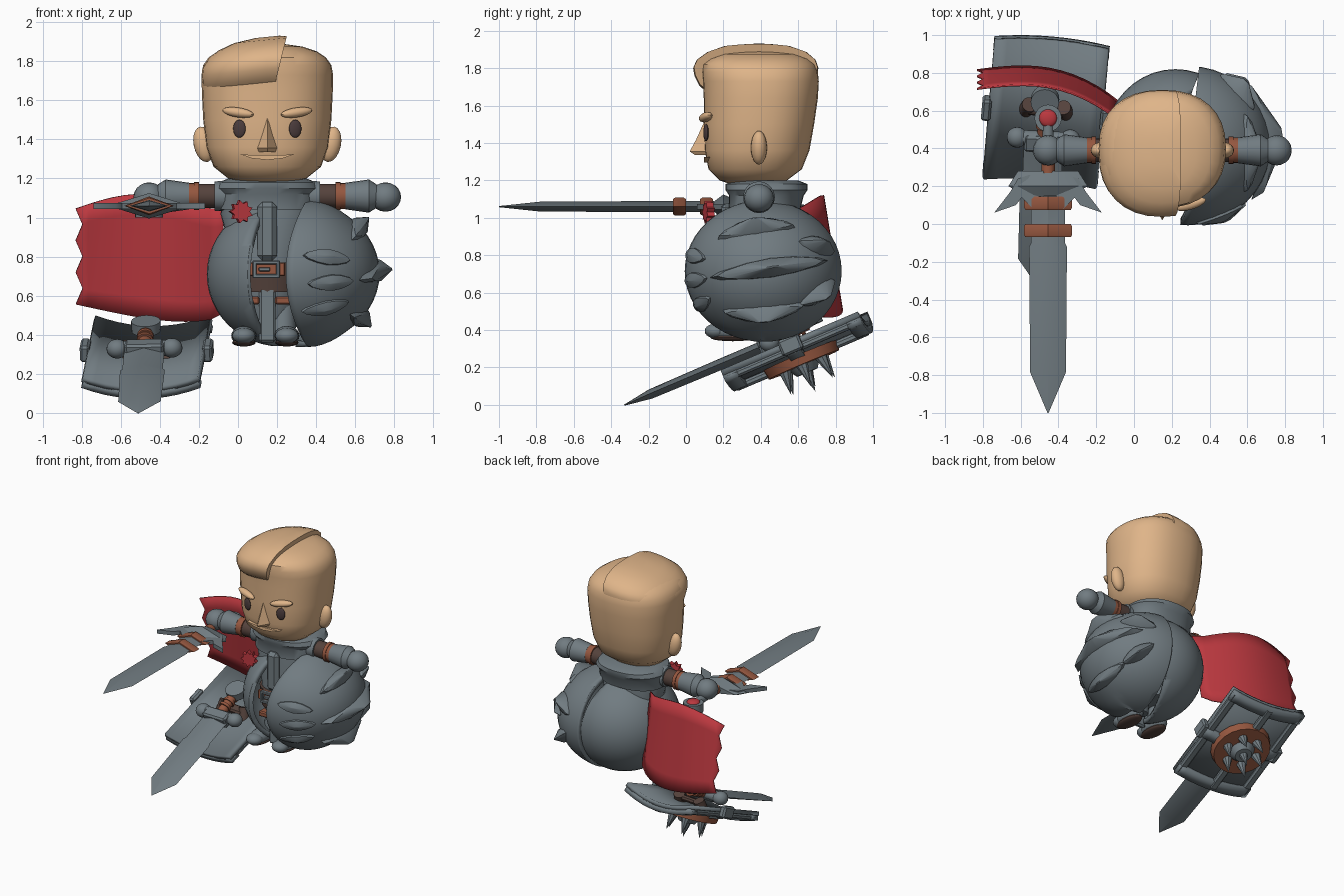
import bpy, bmesh, math
from math import sin, cos, pi, radians
from mathutils import Matrix, Vector

cube = bpy.data.objects.get("Cube")
if cube:
    bpy.data.objects.remove(cube)

I = Matrix()
T = Matrix.Translation
made = []


def rot(deg, axis):
    return Matrix.Rotation(radians(deg), 4, axis)


def material(name, rgb):
    m = bpy.data.materials.new(name)
    m.use_nodes = True
    m.diffuse_color = (*rgb, 1)
    m.node_tree.nodes["Principled BSDF"].inputs["Base Color"].default_value = (*rgb, 1)
    return m


skin = material("skin", (.74, .46, .25))
steel = material("steel", (.165, .2, .22))
red = material("red_cloth", (.5, .04, .05))
leather = material("leather", (.3, .095, .05))
brown = material("dark_leather", (.09, .055, .045))
eye_dark = material("eye_dark", (.07, .045, .045))


def finish(name, mat, bm, M=I):
    bmesh.ops.recalc_face_normals(bm, faces=bm.faces)
    bm.transform(M)
    me = bpy.data.meshes.new(name)
    bm.to_mesh(me)
    bm.free()
    me.materials.append(mat)
    ob = bpy.data.objects.new(name, me)
    bpy.context.collection.objects.link(ob)
    made.append(ob)
    return ob


def loft(name, mat, rings, n=32, p=2.3, M=I, clip=None):
    """Rings are (z, centre y, x radius, y radius); clip is an optional (point, normal) to cut away."""
    bm = bmesh.new()
    loops = []
    for z, cy, rx, ry in rings:
        loop = []
        for i in range(n):
            c, s = cos(2 * pi * i / n), sin(2 * pi * i / n)
            loop.append(bm.verts.new((rx * math.copysign(abs(c) ** (2 / p), c),
                                      cy + ry * math.copysign(abs(s) ** (2 / p), s), z)))
        loops.append(loop)
    for a, b in zip(loops, loops[1:]):
        for i in range(n):
            j = (i + 1) % n
            bm.faces.new((a[i], a[j], b[j], b[i]))
    bm.faces.new(loops[0][::-1])
    bm.faces.new(loops[-1])
    if clip:
        cut = bmesh.ops.bisect_plane(bm, geom=bm.verts[:] + bm.edges[:] + bm.faces[:],
                                     plane_co=clip[0], plane_no=clip[1], clear_outer=True)
        edges = [e for e in cut["geom_cut"] if isinstance(e, bmesh.types.BMEdge)]
        bmesh.ops.holes_fill(bm, edges=edges, sides=0)
    return finish(name, mat, bm, M)


def ball(name, mat, loc, scale, M=I, n=20):
    bm = bmesh.new()
    bmesh.ops.create_uvsphere(bm, u_segments=n, v_segments=n // 2, radius=1)
    return finish(name, mat, bm, T(loc) @ M @ Matrix.Diagonal((*scale, 1)))


def rod(name, mat, a, b, r1, r2=None, n=20, M=I):
    a, b = Vector(a), Vector(b)
    bm = bmesh.new()
    bmesh.ops.create_cone(bm, cap_ends=True, segments=n, radius1=r1,
                          radius2=r1 if r2 is None else r2, depth=(b - a).length)
    q = (b - a).to_track_quat("Z", "Y").to_matrix().to_4x4()
    return finish(name, mat, bm, M @ T((a + b) / 2) @ q)


def box(name, mat, loc, size, M=I, bevel=.012):
    bm = bmesh.new()
    bmesh.ops.create_cube(bm, size=1)
    bm.transform(Matrix.Diagonal((*size, 1)))
    bmesh.ops.bevel(bm, geom=bm.edges[:], offset=bevel, segments=1, affect="EDGES")
    return finish(name, mat, bm, M @ T(loc))


def plate(name, mat, pts, depth, M=I):
    bm = bmesh.new()
    f = bm.faces.new([bm.verts.new((x, y, 0)) for x, y in pts])
    up = bmesh.ops.extrude_face_region(bm, geom=[f])
    bmesh.ops.translate(bm, vec=(0, 0, depth),
                        verts=[v for v in up["geom"] if isinstance(v, bmesh.types.BMVert)])
    return finish(name, mat, bm, M)


FRONT = rot(90, "X")  # turns flat work to stand facing the front
MID = T((.15, 0, 0))  # body centre line

# Head, hair and face
loft("head", skin, [(1.18, .36, .12, .12), (1.2, .36, .2, .18), (1.26, .37, .275, .25),
                    (1.36, .38, .312, .28), (1.5, .39, .328, .295), (1.64, .4, .335, .305),
                    (1.73, .4, .337, .31), (1.78, .395, .328, .31), (1.82, .39, .3, .3),
                    (1.85, .39, .255, .265), (1.875, .39, .18, .2), (1.888, .39, .09, .1)], M=MID)
tilt = Matrix(((1, 0, 0, 0), (0, 1, 0, 0), (.1, 0, 1, 0), (0, 0, 0, 1)))
loft("swept_hair", skin, [(1.67, .4, .318, .28), (1.71, .385, .333, .315), (1.76, .373, .337, .328),
                          (1.8, .373, .332, .335), (1.84, .375, .305, .32), (1.88, .38, .25, .27),
                          (1.91, .38, .17, .19), (1.925, .39, .06, .08)],
     M=MID @ tilt, clip=((.07, 0, 1.8), (1, 0, -.25)))
loft("nose", skin, [(1.335, .12, .05, .07), (1.355, .12, .06, .1), (1.42, .12, .04, .065),
                    (1.52, .12, .015, .02)], n=4, p=2, M=MID)
mouth = [(-.14, 1.325), (-.08, 1.303), (0, 1.295), (.08, 1.303), (.14, 1.325), (.07, 1.319), (-.07, 1.319)]
plate("mouth", skin, mouth, .045, MID @ T((0, .14, 0)) @ FRONT)
for s, side in ((-1, "right"), (1, "left")):
    ball(side + "_eye", eye_dark, (.15 + s * .143, .107, 1.455), (.033, .012, .046), rot(s * 15, "Z"))
    ball(side + "_brow", skin, (.15 + s * .15, .105, 1.538), (.085, .028, .025),
         rot(s * 17, "Z") @ rot(-s * 8, "Y"))
    ball(side + "_ear", skin, (.15 + s * .325, .39, 1.375), (.052, .043, .092), rot(s * 12, "Y"))

# Torso, collar, belt and legs
loft("torso", steel, [(.48, .4, .13, .12), (.62, .4, .17, .17), (.8, .41, .18, .19),
                      (1.02, .42, .24, .17), (1.16, .42, .2, .16)], M=MID)
loft("belt", brown, [(.62, .4, .175, .18), (.7, .4, .185, .19), (.77, .4, .188, .2)], M=MID)
loft("collar", steel, [(1.06, .42, .25, .19), (1.14, .43, .25, .2), (1.17, .43, .27, .22),
                       (1.2, .43, .25, .22), (1.22, .43, .2, .17)], M=MID @ T((0, 0, -.02)))
box("chest_flap", steel, (.15, .22, .93), (.1, .06, .3), bevel=.025)
box("belt_strap", leather, (.14, .2, .735), (.2, .03, .07), bevel=.005)
for z in (.7, .77):
    box("buckle_bar", steel, (.145, .175, z), (.14, .03, .02), bevel=.004)
for x in (.085, .205):
    box("buckle_side", steel, (x, .175, .735), (.02, .03, .09), bevel=.004)
box("buckle_tongue", steel, (.135, .175, .735), (.06, .03, .02), bevel=.004)
box("front_cloth", steel, (.15, .24, .5), (.085, .04, .28))
for s, side in ((-1, "right"), (1, "left")):
    x = .15 + s * .08
    rod(side + "_leg", steel, (x, .33, .4), (x, .36, .62), .065)
    box(side + "_leg_band", leather, (x, .25, .575), (.08, .09, .04), bevel=.008)
    x = .14 + s * .11
    ball(side + "_boot", steel, (x, .25, .395), (.065, .13, .05))
    ball(side + "_toe_cap", steel, (x, .16, .395), (.06, .06, .04))
    ball(side + "_sole", brown, (x, .25, .36), (.06, .12, .02))

    # Arms
    def arm(part, mat, d1, d2, r1, r2=None):
        rod(side + "_" + part, mat, (.15 + s * d1, .39, 1.11), (.15 + s * d2, .39, 1.11), r1, r2)
    arm("shoulder", steel, .1, .27, .085, .075)
    arm("sleeve", brown, .24, .4, .062)
    arm("arm_band", leather, .35, .376, .072)
    arm("wrist_band", leather, .376, .405, .067)
    arm("forearm", steel, .4, .52, .068, .085)
    arm("cuff", steel, .52, .56, .085, .06)
    ball(side + "_hand", steel, (.15 + s * .605, .39, 1.105), (.08, .08, .075))

# Red star brooch
star = [((.06 if i % 2 else .042) * cos(pi * i / 9), (.06 if i % 2 else .042) * sin(pi * i / 9))
        for i in range(18)]
plate("brooch", red, star, .04, T((.01, .14, 1.03)) @ rot(15, "Z") @ FRONT)


# Round armour shells
def shell(name, centre, radii, point, normal, flare):
    bm = bmesh.new()
    bmesh.ops.create_uvsphere(bm, u_segments=40, v_segments=24, radius=1)
    bm.transform(T(centre) @ Matrix.Diagonal((*radii, 1)))
    bmesh.ops.bisect_plane(bm, geom=bm.verts[:] + bm.edges[:] + bm.faces[:],
                           plane_co=point, plane_no=normal, clear_outer=True)
    for v in bm.verts:
        if v.co.y < centre[1]:
            near = max(0, 1 - abs(v.co.x - point[0]) / .3)
            v.co.x += flare * near * ((v.co.z - centre[2]) / radii[2]) ** 2
    finish(name, steel, bm).modifiers.new("thickness", "SOLIDIFY").thickness = .035


C, R = Vector((.285, .415, .715)), Vector((.44, .422, .378))
shell("smooth_shell", (.22, .42, .71), (.38, .4, .37), (.045, .05, 0), (.82, -.33, 0), 0)
shell("spiked_shell", C, R, (.245, 0, 0), (-1, .12, 0), .08)


# Long ridged spikes that follow the curve of the shell
def blade_spike(direction, along, length, height, out):
    d = Vector(direction).normalized()
    n = Vector((d.x / R.x, d.y / R.y, d.z / R.z)).normalized()
    p = C + Vector((d.x * R.x, d.y * R.y, d.z * R.z))
    a = Vector(along)
    a = (a - a.dot(n) * n).normalized()
    ob = loft("shell_spike", steel, [(-.04, 0, length, height), (.01, 0, length * .9, height * .9),
                                     (out, 0, length * .15, .004)], n=12, p=1.6)
    for v in ob.data.vertices:
        v.co.z -= v.co.x ** 2 / 1.05
    ob.data.transform(T(p) @ Matrix((a, n.cross(a), n)).transposed().to_4x4())


for d in ((.4, -.9, .22), (.45, -.9, -.13), (.4, -.85, -.5)):
    blade_spike(d, (1, 0, 0), .14, .045, .03)
for d, length in (((1, .1, .05), .32), ((.75, -.1, .62), .22), ((.78, 0, -.6), .23),
                  ((.6, .68, -.3), .14), ((.6, .68, .35), .14)):
    blade_spike(d, (0, 1, .15), length, .055, .065)

# Cape blowing to the side
bm = bmesh.new()
bmesh.ops.create_grid(bm, x_segments=12, y_segments=6, size=.5)
for v in bm.verts:
    u, w = v.co.x + .5, .5 - v.co.y
    jag = .035 * (round(w * 6) % 2) if u < .01 else 0
    v.co = (-.83 + .75 * u + jag, .71 - .17 * u ** 3 + .03 * sin(pi * u) + .1 * w,
            1.045 + .075 * sin(pi * min(1, u * 1.1)) - w * (.49 + .15 * sin(pi * u * .9)))
finish("cape", red, bm).modifiers.new("thickness", "SOLIDIFY").thickness = .01


# Swords lie along -y with the flat side up
def blade(name, M, start, length, width):
    loft(name, steel, [(start, 0, width * .9, .03), (start + .25, 0, width * .9, .03),
                       (start + .27, 0, width, .03),
                       (length * .82, 0, width * .95, .026), (length, 0, .003, .003)],
         n=4, p=2, M=M @ FRONT)


held = T((-.455, .2, 1.06))
blade("held_blade", held, .05, 1.2, .1)
for y in (.055, .2):
    loft("blade_wrap", leather, [(y, 0, .12, .04), (y + .012, 0, .127, .048),
                                 (y + .058, 0, .127, .048), (y + .07, 0, .12, .04)],
         n=4, p=2, M=held @ FRONT)
half = [(0, .07), (.1, .06), (.16, .04), (.2, -.03), (.285, -.14), (.17, -.1), (.14, -.06), (.08, -.12), (0, -.05)]
wing = half + [(-x, y) for x, y in half[-2:0:-1]]
plate("wing_guard", steel, wing, .03, held @ T((0, 0, -.015)))
loft("guard_crest", steel, [(-.08, 0, .16, .03), (0, 0, .21, .065), (.06, 0, .1, .02)],
     n=4, p=2, M=held @ FRONT)
rod("held_grip", steel, (0, .1, 0), (0, .34, -.01), .03, M=held)
rod("grip_band", leather, (0, .07, 0), (0, .12, 0), .036, M=held)
rod("gem_pommel", steel, (0, .36, -.06), (0, .36, .01), .072, M=held)
ball("pommel_gem", red, (-.455, .56, 1.07), (.047, .047, .02))

# Second sword resting on the shield
S = T((-.465, .61, .265)) @ rot(-5, "Z") @ rot(23, "X")
low = S @ T((0, -.12, .122)) @ rot(2.5, "Z")
blade("resting_blade", low, .02, .85, .115)
rod("resting_guard", steel, (-.15, 0, 0), (.15, 0, 0), .04, M=low)
box("guard_block", steel, (0, -.02, 0), (.2, .09, .09), low)
for s in (-1, 1):
    ball("guard_knob", steel, low @ Vector((s * .14, 0, 0)), (.055, .055, .05))
rod("resting_hilt", leather, (0, 0, 0), (0, .22, .02), .035, M=low)
for y in (.07, .12, .17):
    rod("hilt_coil", leather, (0, y, .01), (0, y + .02, .012), .043, M=low)
rod("resting_pommel", steel, (0, .23, 0), (0, .23, .055), .075, M=low)

# Curved shield, outer face down
def bowed(name, w, y0, y1, z, thick):
    bm = bmesh.new()
    bmesh.ops.create_grid(bm, x_segments=10, y_segments=1, size=.5)
    for v in bm.verts:
        x = v.co.x * 2 * w
        v.co = (x, y0 if v.co.y < 0 else y1, z + .06 * (x / .3) ** 2)
    mod = finish(name, steel, bm, S).modifiers.new("thickness", "SOLIDIFY")
    mod.thickness, mod.offset = thick, 0


bowed("shield_board", .3, -.4, .4, .01, .03)
for y in (-.36, .36):
    bowed("shield_rim", .3, y - .04, y + .04, -.02, .04)
bowed("shield_band", .31, -.04, .04, -.02, .05)
for s in (-1, 1):
    box("shield_edge", steel, (s * .27, 0, .033), (.06, .78, .04), S)
    box("shield_clip", steel, (s * .315, 0, .06), (.05, .12, .09), S)
    rod("arm_strap", brown, (s * .11, -.02, .0), (s * .09, .05, .08), .04, M=S)
box("strap_bar", brown, (0, .02, .06), (.2, .07, .04), S)
box("shield_spine", steel, (0, 0, -.025), (.06, .78, .04), S)
rod("shield_disc", leather, (0, 0, -.055), (0, 0, .0), .205, .215, M=S)
rod("shield_boss", steel, (0, 0, -.1), (0, 0, -.04), .06, .1, M=S)
rod("centre_spike", steel, (0, 0, -.08), (0, 0, -.21), .035, 0, n=8, M=S)
for i in range(6):
    c, s = cos(i * pi / 3), sin(i * pi / 3)
    rod("ring_spike", steel, (.12 * c, .12 * s, -.05), (.14 * c, .14 * s, -.18), .035, 0, n=8, M=S)

# Smooth shading with crisp edges
bpy.ops.object.select_all(action="DESELECT")
for ob in made:
    ob.select_set(True)
bpy.context.view_layer.objects.active = made[0]
bpy.ops.object.shade_smooth_by_angle(angle=radians(35))
